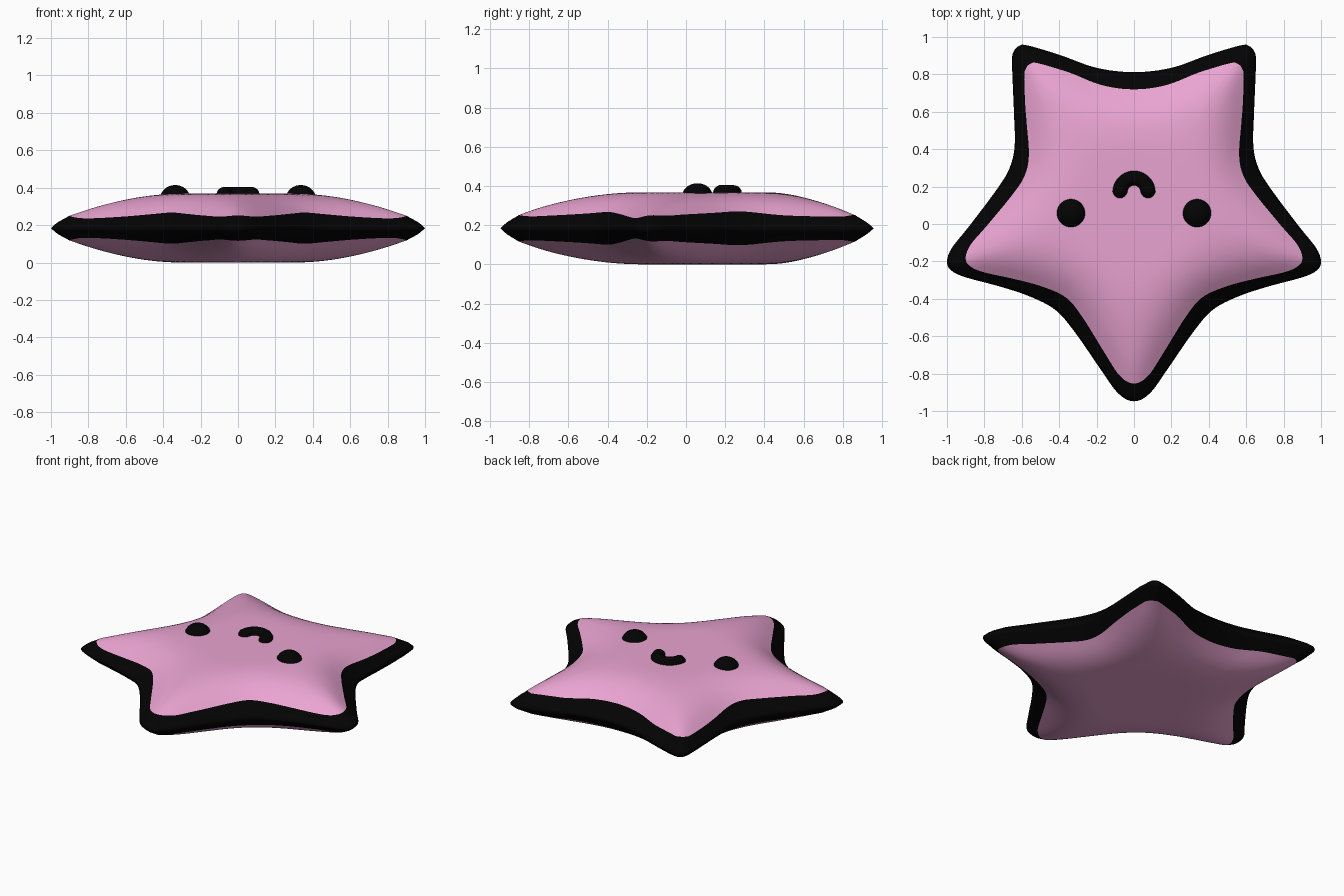
import bpy, bmesh, math
from mathutils import Vector

if "Cube" in bpy.data.objects:
    bpy.data.objects.remove(bpy.data.objects["Cube"])

MID, H, DEPTH = 0.184, 0.184, 0.35
RINGS, SEAM, STEPS = 30, 25, 6


def material(name, color):
    m = bpy.data.materials.new(name)
    m.diffuse_color = color
    m.use_nodes = True
    m.node_tree.nodes["Principled BSDF"].inputs["Base Color"].default_value = m.diffuse_color
    return m


PINK = material("pink", (0.82, 0.37, 0.64, 1))
BLACK = material("black", (0.001, 0.001, 0.001, 1))

# Right half of the star outline, from the bottom tip to the top notch
half = [(0, -.948), (.085, -.905), (.18, -.775), (.315, -.58), (.42, -.46),
        (.556, -.388), (.715, -.335), (.9, -.285), (.975, -.25), (1, -.205),
        (.975, -.13), (.88, -.01), (.73, .19), (.665, .30), (.638, .42),
        (.642, .6), (.652, .86), (.643, .922), (.615, .952), (.57, .955),
        (.4, .905), (.2, .835), (0, .812)]
ctrl = [Vector(p) for p in half] + [Vector((-x, y)) for x, y in half[-2:0:-1]]


def catmull(a, b, c, d, t):
    return 0.5 * (2 * b + (c - a) * t + (2 * a - 5 * b + 4 * c - d) * t * t
                  + (3 * b - a - 3 * c + d) * t ** 3)


n = len(ctrl)
outline = [catmull(ctrl[i - 1], ctrl[i], ctrl[(i + 1) % n], ctrl[(i + 2) % n], k / STEPS)
           for i in range(n) for k in range(STEPS)]
N = len(outline)
weight = [(outline[(j + 1) % N] - outline[j - 1]).length / 2 for j in range(N)]


# Ring position: the colour seam lies further in at the notches
def ring_point(r, p):
    seam = 1 - 0.1 * max(1, 0.95 / p.length) ** 0.8
    if r <= SEAM:
        return p * (seam * r / SEAM)
    return p * (seam + (1 - seam) * (r - SEAM) / (RINGS - SEAM))


# Padded height from a soft distance to the whole rim (no creases)
def puff(p):
    d = math.sqrt(2 / sum(w / (p - q).length ** 3 for q, w in zip(outline, weight)))
    return H * (1 - (1 - min(d / DEPTH, 1)) ** 2)


grid = [[ring_point(r, p) for p in outline] for r in range(RINGS + 1)]
height = [[H] * N]
height += [[puff(p) for p in grid[r]] for r in range(1, RINGS)]
height += [[0.0] * N]
for _ in range(3):
    new = [row[:] for row in height]
    for r in range(1, RINGS - 2):
        for j in range(N):
            new[r][j] = (height[r][j] * 2 + height[r - 1][j] + height[r + 1][j]
                         + height[r][j - 1] + height[r][(j + 1) % N]) / 6
    height = new


def shell(name, first, last, mat):
    """Top and bottom surfaces between two rings of the star."""
    bm = bmesh.new()
    for side in (1, -1):
        prev = None
        for r in range(max(first, 1), last + 1):
            ring = [bm.verts.new((p.x, p.y, MID + side * height[r][j]))
                    for j, p in enumerate(grid[r])]
            if prev is None and first == 0:
                c = bm.verts.new((0, 0, MID + side * H))
                for j in range(N):
                    f = [c, ring[j], ring[(j + 1) % N]]
                    bm.faces.new(f if side > 0 else f[::-1])
            elif prev:
                for j in range(N):
                    k = (j + 1) % N
                    f = [prev[j], ring[j], ring[k], prev[k]]
                    bm.faces.new(f if side > 0 else f[::-1])
            prev = ring
    bmesh.ops.remove_doubles(bm, verts=bm.verts, dist=0.0001)
    me = bpy.data.meshes.new(name)
    bm.to_mesh(me)
    bm.free()
    me.materials.append(mat)
    me.shade_smooth()
    bpy.context.collection.objects.link(bpy.data.objects.new(name, me))


shell("star_body", 0, SEAM, PINK)
shell("edge_band", SEAM, RINGS, BLACK)

# Domed eyes
for label, sx in (("left", -1), ("right", 1)):
    bpy.ops.mesh.primitive_uv_sphere_add(segments=40, ring_count=20, radius=1,
                                         location=(sx * 0.336, 0.058, 0.345))
    eye = bpy.context.object
    eye.name = label + "_eye"
    eye.scale = (0.079, 0.079, 0.069)
    eye.data.materials.append(BLACK)
    bpy.ops.object.shade_smooth()

# Mouth: arched tube with rounded ends
R, T, CY = 0.075, 0.04, 0.17
caps = [math.radians(a) for a in (89, 70, 50, 30, 15)]
path = [(R, CY + 0.008 - T * math.sin(a), math.cos(a)) for a in caps]
path += [(R * math.cos(math.pi * i / 24), CY + R * math.sin(math.pi * i / 24), 1)
         for i in range(25)]
path += [(-R, y, w) for _, y, w in path[4::-1]]
cu = bpy.data.curves.new("mouth", 'CURVE')
cu.dimensions = '3D'
cu.bevel_depth = T
cu.bevel_resolution = 6
cu.use_fill_caps = True
sp = cu.splines.new('POLY')
sp.points.add(len(path) - 1)
for pt, (x, y, w) in zip(sp.points, path):
    pt.co = (x, y, 0.364, 1)
    pt.radius = w
sp.use_smooth = True
cu.materials.append(BLACK)
bpy.context.collection.objects.link(bpy.data.objects.new("mouth", cu))
